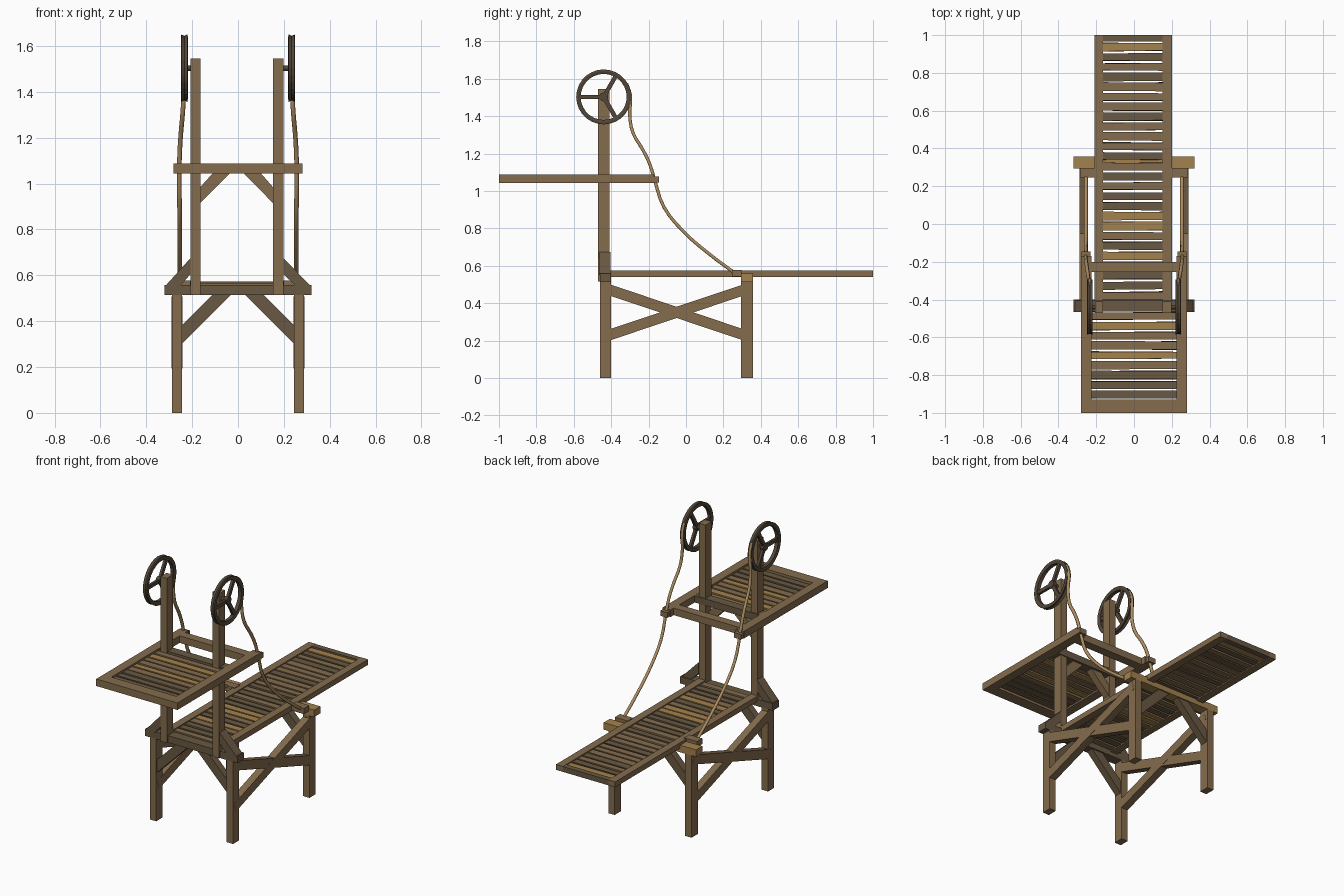
import bpy, bmesh, math, random
from mathutils import Vector

if "Cube" in bpy.data.objects:
    bpy.data.objects.remove(bpy.data.objects["Cube"])
random.seed(4)

def mat(name, c):
    m = bpy.data.materials.new(name)
    m.diffuse_color = (*c, 1)
    m.use_nodes = True
    m.node_tree.nodes["Principled BSDF"].inputs["Base Color"].default_value = m.diffuse_color
    return m

WOOD = mat("wood", (0.23, 0.15, 0.075))
DARK = mat("dark_wood", (0.14, 0.098, 0.055))
TAN = mat("light_wood", (0.37, 0.22, 0.075))
IRON = mat("wheel_wood", (0.085, 0.062, 0.04))
ROPE = mat("rope", (0.42, 0.27, 0.12))

def add(name, bm, m):
    bmesh.ops.recalc_face_normals(bm, faces=bm.faces)
    me = bpy.data.meshes.new(name)
    bm.to_mesh(me)
    bm.free()
    me.materials.append(m)
    ob = bpy.data.objects.new(name, me)
    bpy.context.collection.objects.link(ob)
    return ob

def box(name, x, y, z, m=WOOD):
    """Box from (min, max) ranges."""
    bm = bmesh.new()
    bmesh.ops.create_cube(bm, size=1)
    for v in bm.verts:
        v.co = [(r[0] + r[1]) / 2 + c * (r[1] - r[0]) for r, c in zip((x, y, z), v.co)]
    return add(name, bm, m)

def prism(name, pts, lo, hi, axis, m=WOOD):
    """Extrude a 2D polygon along x (points are y,z) or y (points are x,z)."""
    bm = bmesh.new()
    put = (lambda p, t: (t, p[0], p[1])) if axis == 'x' else (lambda p, t: (p[0], t, p[1]))
    a = [bm.verts.new(put(p, lo)) for p in pts]
    b = [bm.verts.new(put(p, hi)) for p in pts]
    n = len(pts)
    bm.faces.new(a)
    bm.faces.new(b[::-1])
    for i in range(n):
        bm.faces.new((a[i], a[(i + 1) % n], b[(i + 1) % n], b[i]))
    return add(name, bm, m)

def bar(name, p, q, w, lo, hi, axis, m=WOOD):
    """Straight square-ended bar between two points of a plane."""
    p, q = Vector(p), Vector(q)
    d = (q - p).normalized() * w / 2
    n = Vector((-d.y, d.x))
    return prism(name, [p + n, p - n, q - n, q + n], lo, hi, axis, m)

def slats(name, x0, x1, y0, y1, z0, z1, pitch=0.053):
    """Row of uneven boards in mixed wood tones."""
    n = round((y1 - y0) / pitch)
    step = (y1 - y0) / n
    for i in range(n):
        y = y0 + (i + 0.5) * step
        h = step * random.uniform(0.37, 0.42)
        ob = box(name, (x0, x1), (y - h, y + h), (z0, z1), random.choice((WOOD, DARK, TAN)))
        for v in ob.data.vertices:
            v.co.y += random.uniform(-0.003, 0.003)

def rng(s, a, b):
    return tuple(sorted((s * a, s * b)))

# Base frame: legs, corner braces, cross beams
for label, y0, y1, m in (("front", -0.46, -0.40, DARK), ("back", 0.295, 0.357, TAN)):
    box(label + "_beam", (-0.32, 0.32), (y0, y1), (0.514, 0.558), m)
    for s in (-1, 1):
        box(label + "_leg", rng(s, 0.244, 0.288), (y0, y1), (0, 0.516), WOOD)
        prism(label + "_leg_brace", [(s * x, z) for x, z in
              ((0.246, 0.30), (0.246, 0.38), (0.11, 0.516), (0.03, 0.516))], y0 + 0.008, y1 - 0.008, 'y', DARK)

# Crossed side braces
for s in (-1, 1):
    x0, x1 = rng(s, 0.243, 0.289)
    bar("side_brace_rising", (-0.44, 0.22), (0.335, 0.48), 0.057, x0, x1, 'x')
    bar("side_brace_falling", (-0.435, 0.48), (0.34, 0.22), 0.057, x0 + 0.001, x1 - 0.001, 'x')

# Lower deck
for x0, x1 in ((-0.21, -0.163), (0.152, 0.20)):
    box("lower_deck_rail", (x0, x1), (-0.41, 1.0), (0.54, 0.574))
box("lower_deck_end", (-0.164, 0.153), (0.965, 1.0), (0.54, 0.573), DARK)
slats("lower_deck_slat", -0.166, 0.155, -0.405, 0.963, 0.547, 0.567)

# Posts with foot braces and upper braces
for s, a, b in ((-1, -0.207, -0.164), (1, 0.152, 0.198)):
    box("post", (a, b), (-0.47, -0.41), (0.515, 1.545), WOOD)
    o, i = (a, b) if s < 0 else (b, a)
    prism("post_foot_brace", [(s * 0.32, 0.55), (o, 0.675), (o, 0.605), (s * 0.255, 0.55)],
          -0.465, -0.405, 'y', DARK)
    prism("post_top_brace", [(i, 0.915), (i, 0.985), (s * 0.10 - 0.005, 1.05), (s * 0.025 - 0.005, 1.05)],
          -0.462, -0.418, 'y', WOOD)

# Upper deck
for s in (-1, 1):
    box("upper_deck_rail", rng(s, 0.225, 0.281), (-1.0, -0.17), (1.043, 1.087))
    box("rope_block", rng(s, 0.23, 0.279), (-0.20, -0.145), (1.045, 1.077))
    box("lower_rope_block", rng(s, 0.195, 0.285), (0.245, 0.297), (0.543, 0.578))
box("upper_deck_front", (-0.226, 0.226), (-1.0, -0.93), (1.043, 1.087))
box("upper_deck_middle", (-0.226, 0.226), (-0.462, -0.405), (1.044, 1.086), DARK)
box("upper_deck_back", (-0.226, 0.226), (-0.255, -0.20), (1.043, 1.087))
slats("upper_deck_slat", -0.228, 0.228, -0.93, -0.462, 1.053, 1.075)

# Wheels: grooved rim, three spokes, hub and axle
CY, CZ = -0.44, 1.503
RIM = [(0.123, -0.011), (0.137, -0.015), (0.147, -0.013), (0.141, 0),
       (0.147, 0.013), (0.137, 0.015), (0.123, 0.011)]
def cyl(name, x0, x1, r, m):
    pts = [(CY + r * math.cos(t * math.pi / 6), CZ + r * math.sin(t * math.pi / 6)) for t in range(12)]
    return prism(name, pts, x0, x1, 'x', m)

for s in (-1, 1):
    cx = s * 0.234
    bm = bmesh.new()
    N = 28
    rings = [[bm.verts.new((cx + x, CY + r * math.cos(k * math.tau / N), CZ + r * math.sin(k * math.tau / N)))
              for r, x in RIM] for k in range(N)]
    for k in range(N):
        a, b = rings[k], rings[(k + 1) % N]
        for j in range(len(RIM)):
            j2 = (j + 1) % len(RIM)
            bm.faces.new((a[j], a[j2], b[j2], b[j]))
    add("wheel_rim", bm, IRON)
    for deg in (60, 180, 300):
        t = math.radians(deg)
        bar("wheel_spoke", (CY, CZ), (CY + 0.128 * math.cos(t), CZ + 0.128 * math.sin(t)),
            0.023, cx - 0.008, cx + 0.008, 'x', IRON)
    cyl("wheel_hub", cx - 0.012, cx + 0.012, 0.024, IRON)
    cyl("wheel_axle", *rng(s, 0.17, 0.24), 0.012, IRON)

    # Rope from the wheel past the upper deck to the lower deck
    path = [(.234, -.318, 1.575), (.234, -.297, 1.51), (.236, -.301, 1.406), (.241, -.283, 1.31),
            (.249, -.23, 1.219), (.254, -.192, 1.139), (.256, -.166, 1.053), (.255, -.118, .914),
            (.254, -.01, .78), (.254, .118, .668), (.254, .262, .56)]
    cu = bpy.data.curves.new("rope", 'CURVE')
    cu.dimensions = '3D'
    cu.bevel_depth = 0.010
    cu.bevel_resolution = 1
    cu.use_fill_caps = True
    cu.resolution_u = 3
    sp = cu.splines.new('BEZIER')
    sp.bezier_points.add(len(path) - 1)
    for bp, (x, y, z) in zip(sp.bezier_points, path):
        bp.co = (s * x, y, z)
        bp.handle_left_type = bp.handle_right_type = 'AUTO'
    cu.materials.append(ROPE)
    bpy.context.collection.objects.link(bpy.data.objects.new("rope", cu))
